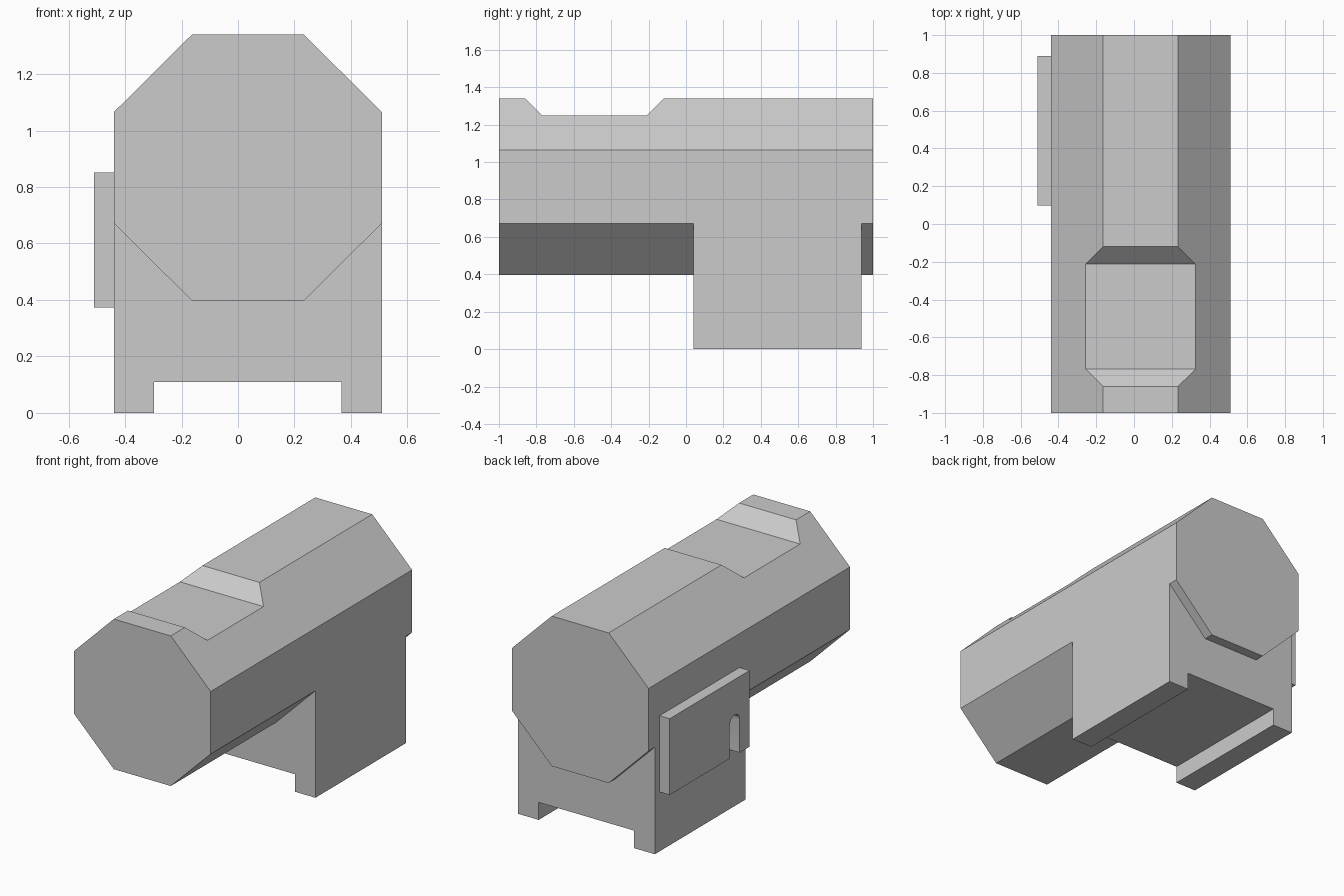
import bpy, bmesh
from math import cos, sin, pi

if "Cube" in bpy.data.objects:
    bpy.data.objects.remove(bpy.data.objects["Cube"])


def loft(bm, profile, stations, place, skip=(), caps=True):
    """Sweep a closed 2D profile through stations; skip holds (segment, edge) faces to leave open."""
    rings = [[bm.verts.new(place(a, b, s)) for a, b in profile] for s in stations]
    n = len(profile)
    for k in range(len(rings) - 1):
        for i in range(n):
            if (k, i) not in skip:
                j = (i + 1) % n
                bm.faces.new((rings[k][i], rings[k][j], rings[k + 1][j], rings[k + 1][i]))
    if caps:
        bm.faces.new(rings[0])
        bm.faces.new(rings[-1])


def finish(bm, name):
    bmesh.ops.remove_doubles(bm, verts=bm.verts, dist=1e-5)
    bmesh.ops.recalc_face_normals(bm, faces=bm.faces)
    mesh = bpy.data.meshes.new(name)
    bm.to_mesh(mesh)
    bm.free()
    obj = bpy.data.objects.new(name, mesh)
    bpy.context.collection.objects.link(obj)
    return obj


def along_y(a, b, s):
    return (a, s, b)


def along_x(a, b, s):
    return (s, a, b)


# Octagonal barrel joined to a block foot with a channel underneath
XL, XR, FL, FR = -0.44, 0.51, -0.163, 0.233
Z0, Z1, Z2, Z3 = 0.397, 0.672, 1.065, 1.34
octagon = [(XL, Z1), (FL, Z0), (FR, Z0), (XR, Z1),
           (XR, Z2), (FR, Z3), (FL, Z3), (XL, Z2)]
foot = octagon[:4] + [(XR, 0), (0.367, 0), (0.367, 0.11),
                      (-0.297, 0.11), (-0.297, 0), (XL, 0)]
Y0, Y1 = 0.04, 0.938
bm = bmesh.new()
loft(bm, octagon, (-1, Y0, Y1, 1), along_y, skip={(1, 0), (1, 1), (1, 2)})
loft(bm, foot, (Y0, Y1), along_y, skip={(0, 0), (0, 1), (0, 2)})
body = finish(bm, "octagonal_body")

# Sloped recess across the top
bm = bmesh.new()
loft(bm, [(-0.91, 1.39), (-0.768, 1.248), (-0.212, 1.248), (-0.07, 1.39)],
     (-0.8, 0.8), along_x)
cutter = finish(bm, "recess_cutter")
cutter.hide_render = True
mod = body.modifiers.new("top_recess", 'BOOLEAN')
mod.operation = 'DIFFERENCE'
mod.solver = 'EXACT'
mod.object = cutter
bpy.context.view_layer.objects.active = body
body.select_set(True)
bpy.ops.object.modifier_apply(modifier=mod.name)
bpy.data.objects.remove(cutter)

# Side plate with a round-topped slot
PB, R, CY, CZ = 0.373, 0.05, 0.245, 0.58
arch = [(CY - R * cos(pi * i / 12), CZ + R * sin(pi * i / 12)) for i in range(13)]
plate = ([(0.097, 0.852), (0.097, PB), (CY - R, PB)] + arch +
         [(CY + R, PB), (0.89, PB), (0.89, 0.852)])
bm = bmesh.new()
loft(bm, plate, (-0.51, XL), along_x)
side_plate = finish(bm, "side_plate")
bpy.ops.object.select_all(action='DESELECT')
side_plate.select_set(True)
bpy.context.view_layer.objects.active = side_plate
bpy.ops.object.shade_smooth_by_angle()
